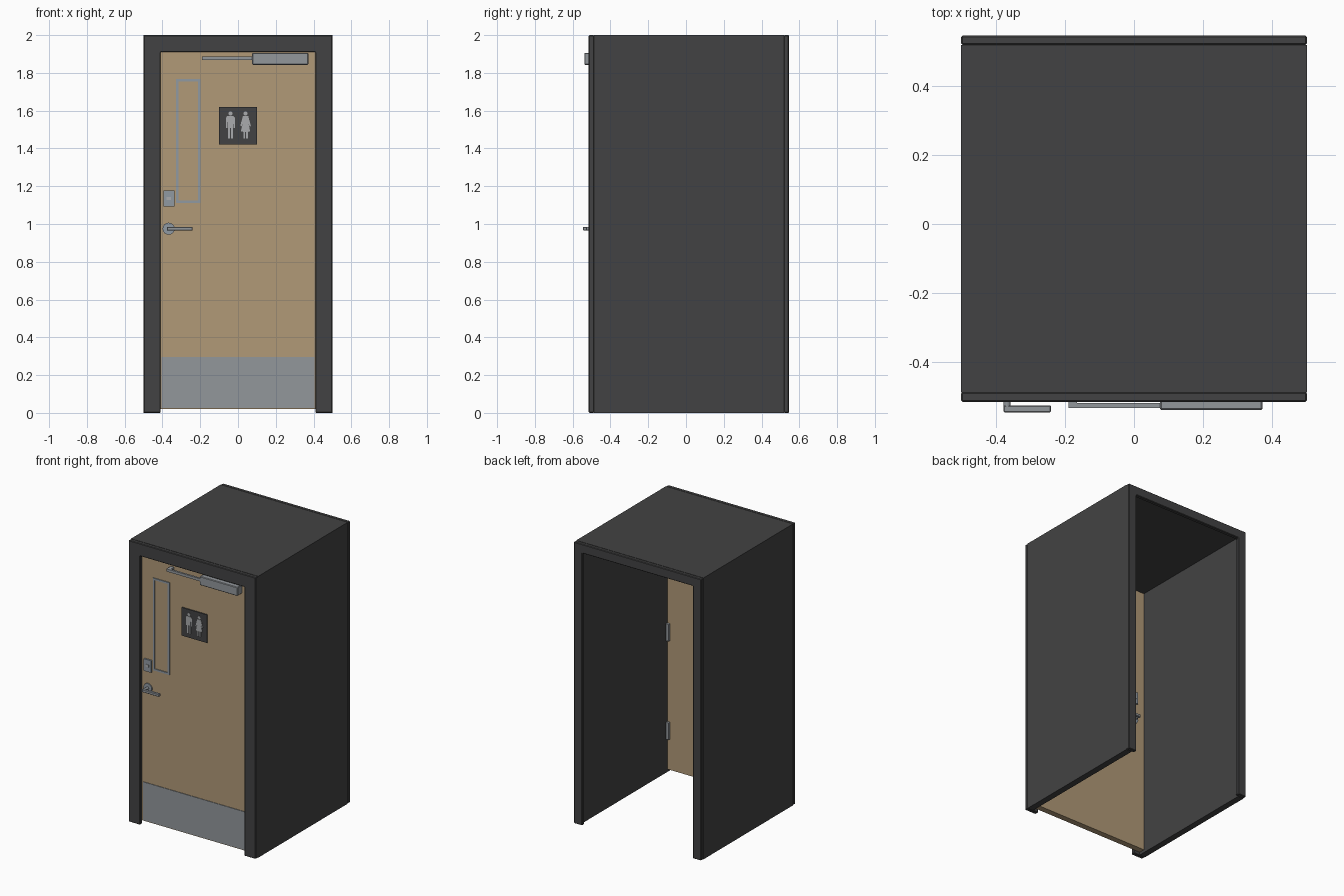
import bpy, bmesh, math

if "Cube" in bpy.data.objects:
    bpy.data.objects.remove(bpy.data.objects["Cube"])


def material(name, rgb):
    m = bpy.data.materials.new(name)
    m.diffuse_color = (*rgb, 1)
    m.use_nodes = True
    m.node_tree.nodes["Principled BSDF"].inputs["Base Color"].default_value = m.diffuse_color
    return m


DARK = material("charcoal_paint", (0.055, 0.055, 0.056))
WOOD = material("tan_wood", (0.44, 0.32, 0.185))
STEEL = material("brushed_steel", (0.29, 0.31, 0.33))
TRIM = material("blue_grey_trim", (0.28, 0.32, 0.36))
PALE = material("pale_grey", (0.40, 0.41, 0.42))

FACE, BACK = -0.483, -0.44      # door faces


def finish(name, bm, mat, bevel=0):
    bmesh.ops.recalc_face_normals(bm, faces=bm.faces)
    me = bpy.data.meshes.new(name)
    bm.to_mesh(me)
    bm.free()
    me.materials.append(mat)
    ob = bpy.data.objects.new(name, me)
    bpy.context.collection.objects.link(ob)
    if bevel:
        b = ob.modifiers.new("edge", 'BEVEL')
        b.width = bevel
        b.segments = 1
    return ob


def prism(name, outline, y0, y1, mat, bevel=0):
    """Extrude an x-z outline from y0 to y1."""
    bm = bmesh.new()
    f = bm.faces.new([bm.verts.new((x, y0, z)) for x, z in outline])
    ext = bmesh.ops.extrude_face_region(bm, geom=[f])
    for v in ext["geom"]:
        if isinstance(v, bmesh.types.BMVert):
            v.co.y = y1
    return finish(name, bm, mat, bevel)


def box(name, x, y, z, mat, bevel=0):
    outline = [(x[0], z[0]), (x[1], z[0]), (x[1], z[1]), (x[0], z[1])]
    return prism(name, outline, y[0], y[1], mat, bevel)


def disc(name, x, z, r, y0, y1, mat, n=24, squash=1):
    pts = [(x + r * math.cos(2 * math.pi * i / n),
            z + r * squash * math.sin(2 * math.pi * i / n)) for i in range(n)]
    return prism(name, pts, y0, y1, mat)


def portal(name, t, y0, y1, bevel=0):
    """Two legs and a header of thickness t, open at the floor."""
    i, h = 0.5 - t, 2 - t
    prism(name, [(-0.5, 0), (-0.5, 2), (0.5, 2), (0.5, 0),
                 (i, 0), (i, h), (-i, h), (-i, 0)], y0, y1, DARK, bevel)


# Deep frame with a casing on each end
portal("front_casing", 0.09, -0.515, -0.487, 0.004)
portal("frame_lining", 0.045, -0.487, 0.518)
portal("back_casing", 0.065, 0.518, 0.545, 0.004)

# Door leaf and kick plate
box("door_leaf", (-0.454, 0.454), (FACE, BACK), (0.02, 1.954), WOOD)
box("kick_plate", (-0.405, 0.405), (FACE - 0.004, FACE), (0.026, 0.297), STEEL)


# Vision panel trim
def ring(name, x0, x1, z0, z1, w, y0, y1):
    bm = bmesh.new()
    loops = []
    for y in (y0, y1):
        for d in (0, w):
            loops.append([bm.verts.new(p) for p in (
                (x0 + d, y, z0 + d), (x1 - d, y, z0 + d),
                (x1 - d, y, z1 - d), (x0 + d, y, z1 - d))])
    for a, b in ((0, 1), (1, 3), (3, 2), (2, 0)):
        for k in range(4):
            n = (k + 1) % 4
            bm.faces.new((loops[a][k], loops[a][n], loops[b][n], loops[b][k]))
    finish(name, bm, TRIM)


ring("window_trim", -0.327, -0.198, 1.112, 1.768, 0.013, FACE - 0.006, FACE)

# Hinges in the back corner
for i, z in enumerate((0.3, 1.0, 1.65)):
    box(f"hinge_{i}", (0.432, 0.454), (BACK, BACK + 0.018), (z - 0.06, z + 0.06), STEEL)

# Lever handles on both sides of the door
for side, y, s in (("front", FACE, -1), ("back", BACK, 1)):
    disc(f"{side}_handle_rose", -0.367, 0.975, 0.032, y, y + s * 0.008, TRIM)
    disc(f"{side}_handle_neck", -0.367, 0.975, 0.010, y, y + s * 0.055, STEEL, 16)
    box(f"{side}_handle_lever", (-0.377, -0.24), (y + s * 0.042, y + s * 0.062),
        (0.965, 0.985), STEEL, 0.003)
    # Lock plate with its turn knob
    box(f"{side}_lock_plate", (-0.395, -0.337), (y, y + s * 0.012), (1.093, 1.178), TRIM)
    box(f"{side}_lock_window", (-0.378, -0.354), (y + s * 0.012, y + s * 0.014),
        (1.127, 1.144), PALE)

# Door closer
box("closer_body", (0.075, 0.372), (-0.538, FACE), (1.843, 1.906), STEEL, 0.004)
box("closer_arm", (-0.19, 0.085), (-0.532, -0.518), (1.867, 1.886), STEEL)
box("closer_arm_shoe", (-0.19, -0.165), (-0.519, FACE), (1.867, 1.886), STEEL)

# Sign plate with two figures
SIGN = FACE - 0.008
box("sign_plate", (-0.1, 0.1), (SIGN, FACE), (1.42, 1.62), DARK)
# half outlines (dx, z), mirrored around each figure's centre
half_figures = {
    "left_figure": (-0.04, [(0.016, 1.572), (0.023, 1.564), (0.023, 1.508), (0.016, 1.508),
                            (0.014, 1.545), (0.014, 1.452), (0.003, 1.452), (0.003, 1.508)]),
    "right_figure": (0.04, [(0.014, 1.572), (0.028, 1.52), (0.022, 1.515), (0.014, 1.535),
                            (0.025, 1.49), (0.012, 1.488), (0.012, 1.452), (0.003, 1.452),
                            (0.003, 1.488)]),
}
for name, (cx, half) in half_figures.items():
    pts = [(cx + dx, z) for dx, z in half] + [(cx - dx, z) for dx, z in reversed(half)]
    prism(name, pts, SIGN - 0.003, SIGN, PALE)
    disc(name + "_head", cx, 1.585, 0.011, SIGN - 0.003, SIGN, PALE, 16)
